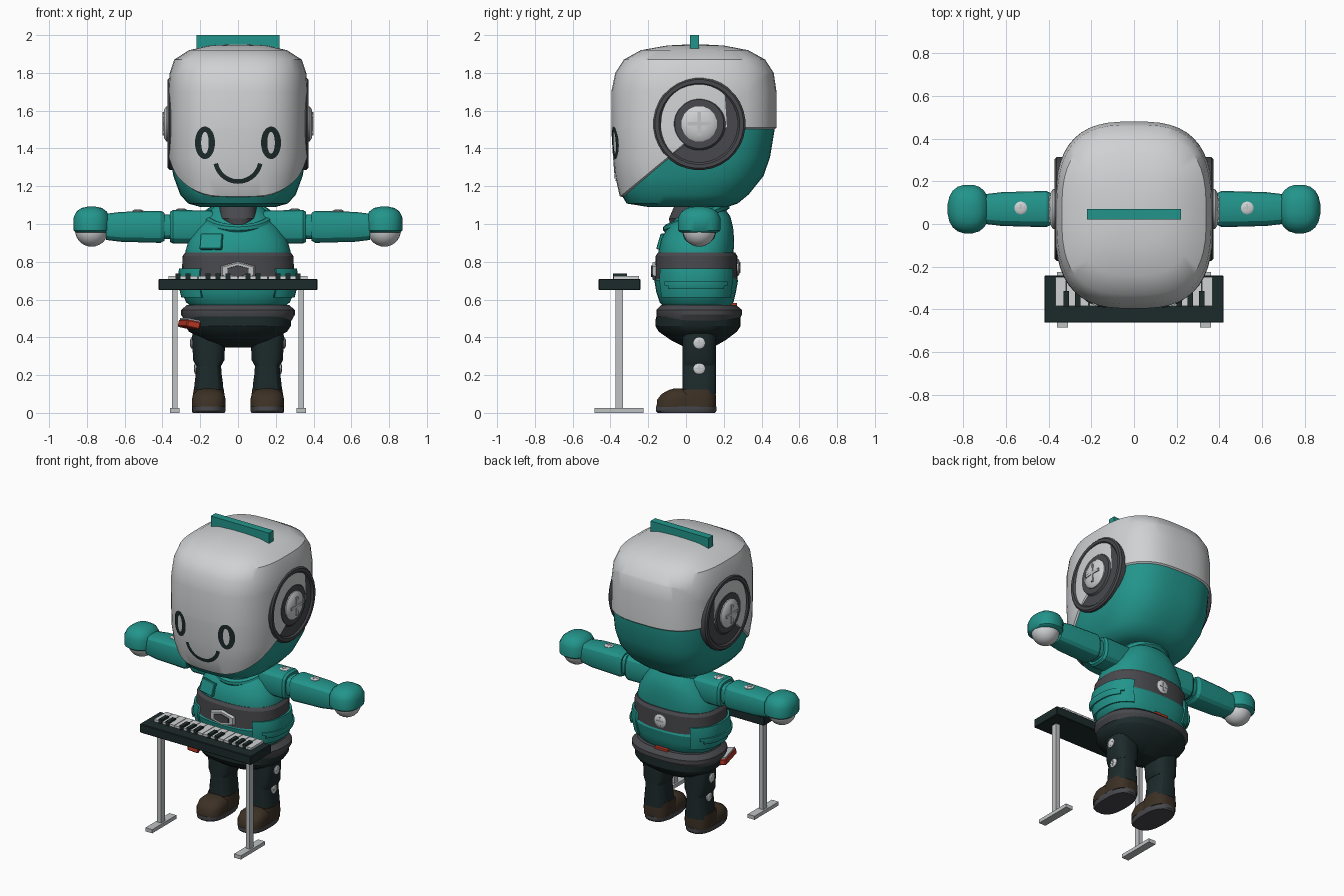
import bpy, bmesh
from math import cos, sin, pi
from mathutils import Matrix, Vector, Euler
from mathutils.bvhtree import BVHTree

cube = bpy.data.objects.get("Cube")
if cube:
    bpy.data.objects.remove(cube)


def material(name, r, g, b):
    m = bpy.data.materials.new(name)
    m.use_nodes = True
    m.diffuse_color = (r, g, b, 1)
    m.node_tree.nodes["Principled BSDF"].inputs["Base Color"].default_value = (r, g, b, 1)
    return m


WHITE = material("shell_white", .63, .64, .65)
TEAL = material("teal", .016, .3, .26)
GRAY = material("dark_gray", .065, .066, .074)
BLACK = material("blackish_green", .012, .023, .024)
BROWN = material("boot_brown", .045, .03, .018)
RED = material("red", .5, .04, .02)
METAL = material("light_metal", .52, .54, .55)


def finish(name, bm, mats, matrix=None, angle=.6):
    # Bake the placement, then smooth everything except sharp edges
    if matrix:
        bm.transform(matrix)
    bmesh.ops.recalc_face_normals(bm, faces=bm.faces[:])
    for f in bm.faces:
        f.smooth = True
    for e in bm.edges:
        e.smooth = e.calc_face_angle(pi) < angle
    me = bpy.data.meshes.new(name)
    bm.to_mesh(me)
    bm.free()
    for m in mats:
        me.materials.append(m)
    ob = bpy.data.objects.new(name, me)
    bpy.context.collection.objects.link(ob)
    return ob


def loft(rings, n=32, p=2.5, bm=None):
    # Rings are (height, half width, front, back) superellipses
    bm = bm or bmesh.new()
    loops = []
    for z, rx, yf, yb in rings:
        loop = []
        for i in range(n):
            a = 2 * pi * (i + .5) / n
            c, s = cos(a), sin(a)
            x = rx * abs(c) ** (2 / p) * (1 if c > 0 else -1)
            y = (yb - yf) / 2 * abs(s) ** (2 / p) * (1 if s > 0 else -1)
            loop.append(bm.verts.new((x, (yf + yb) / 2 + y, z)))
        loops.append(loop)
    for a, b in zip(loops, loops[1:]):
        for i in range(n):
            j = (i + 1) % n
            bm.faces.new((a[i], a[j], b[j], b[i]))
    bm.faces.new(loops[0][::-1])
    bm.faces.new(loops[-1])
    return bm


def lathe(profile, n=24):
    return loft([(z, r, -r, r) for r, z in profile], n, 2)


def box(name, loc, size, mat, rot=(0, 0, 0), bevel=0):
    bm = bmesh.new()
    bmesh.ops.create_cube(bm, size=1, matrix=Matrix.Diagonal((*size, 1)))
    if bevel:
        bmesh.ops.bevel(bm, geom=bm.edges[:], offset=bevel, segments=1, affect='EDGES')
    return finish(name, bm, [mat], Matrix.Translation(loc) @ Euler(rot).to_matrix().to_4x4(), .3)


def aimed(loc, axis):
    return Matrix.Translation(loc) @ Vector(axis).to_track_quat('Z', 'Y').to_matrix().to_4x4()


def screw(name, loc, axis, r):
    # Domed head with a raised cross
    bm = lathe([(r, -.01), (r, r * .12), (r * .8, r * .25), (r * .35, r * .3)], 16)
    count = len(bm.faces)
    for sx, sy in ((1.3, .2), (.2, 1.3)):
        bmesh.ops.create_cube(bm, size=1, matrix=Matrix.Translation((0, 0, r * .26))
                              @ Matrix.Diagonal((r * sx, r * sy, r * .16, 1)))
    for i, f in enumerate(bm.faces):
        f.material_index = int(i >= count)
    finish(name, bm, [WHITE, METAL], aimed(loc, axis))


# Head: white shell over a slightly sunken teal lower back and jaw
bm = loft([(1.08, .2, -.2, .22), (1.1, .27, -.32, .28), (1.15, .315, -.352, .34),
           (1.25, .352, -.375, .42), (1.35, .37, -.387, .455), (1.5, .372, -.396, .48),
           (1.7, .37, -.396, .48), (1.8, .362, -.375, .465), (1.87, .338, -.33, .42),
           (1.92, .26, -.24, .33), (1.945, .15, -.1, .2), (1.95, .05, 0, .1)], 48, 2.9)
for co, no in (((0, 0, 1.51), (0, 0, 1)), ((0, -.33, 1.16), (0, -.83, 1))):
    bmesh.ops.bisect_plane(bm, geom=bm.verts[:] + bm.edges[:] + bm.faces[:], plane_co=co, plane_no=no)
teal_faces = []
for f in bm.faces:
    c = f.calc_center_median()
    if c.z < min(1.51, 1.16 + .83 * (c.y + .33)):
        f.material_index = 1
        teal_faces.append(f)
rim = bmesh.ops.inset_region(bm, faces=teal_faces, thickness=.008, depth=-.01)
for f in rim["faces"]:
    f.material_index = 0
tree = BVHTree.FromBMesh(bm)
finish("head", bm, [WHITE, TEAL])
box("head_crest", (0, .045, 1.94), (.44, .05, .12), TEAL)


def decal(name, outer, inner):
    # Thin strip laid on the front of the head
    bm = bmesh.new()
    rows = []
    for line in (outer, inner):
        row = []
        for x, z in line:
            hit = tree.ray_cast(Vector((x, -2, z)), Vector((0, 1, 0)))[0]
            row.append(bm.verts.new(hit + Vector((0, -.005, 0))))
        rows.append(row)
    a, b = rows
    for i in range(len(a) - 1):
        bm.faces.new((a[i], a[i + 1], b[i + 1], b[i]))
    finish(name, bm, [BLACK])


def ellipse(x, z, rx, rz):
    return [(x + rx * cos(i * pi / 16), z + rz * sin(i * pi / 16)) for i in range(33)]


def smile(r, z):
    return [(r * sin(i * pi / 30), z - r * cos(i * pi / 30)) for i in range(-13, 14)]


decal("smile", smile(.132, 1.345), smile(.108, 1.345))

for s, side in ((1, "left_"), (-1, "right_")):
    decal(side + "eye", ellipse(s * .175, 1.43, .053, .086), ellipse(s * .175, 1.43, .02, .058))

    # Ear disc with stepped rim
    ear = lathe([(.245, 0), (.245, .05), (.235, .06), (.215, .06), (.205, .05),
                 (.14, .05), (.13, .06), (.1, .06)], 32)
    finish(side + "ear_disc", ear, [GRAY], aimed((s * .312, .07, 1.53), (s, 0, 0)), .4)
    screw(side + "ear_screw", (s * .368, .07, 1.53), (s, 0, 0), .095)

    # Arm segments run outward along x
    out = Matrix.Translation((0, .07, .985)) @ Matrix.Rotation(s * pi / 2, 4, 'Y')
    for part, sections in (("upper_arm", [(.1, .08), (.16, .088), (.345, .09), (.36, .08)]),
                           ("elbow", [(.34, .066), (.42, .066)]),
                           ("forearm", [(.39, .075), (.41, .086), (.62, .08), (.7, .07)])):
        finish(side + part, loft([(t, r, -r, r) for t, r in sections], 16, 3.2), [TEAL], out, .4)
    for part, x, z in (("upper", .3, 1.072), ("fore", .53, 1.066)):
        screw(side + part + "arm_screw", (s * x, .075, z), (0, 0, 1), .03)

    # Hand ball under a domed cuff
    bm = bmesh.new()
    bmesh.ops.create_uvsphere(bm, u_segments=24, v_segments=14, radius=.088)
    finish(side + "hand", bm, [WHITE], Matrix.Translation((s * .775, .07, .968)))
    cuff = loft([(z, r, -r * 1.17, r * 1.17) for z, r in
                 ((.955, .085), (.965, .096), (1.03, .098), (1.065, .082), (1.085, .055), (1.092, .02))], 20, 2.4)
    finish(side + "hand_cuff", cuff, [TEAL], Matrix.Translation((s * .775, .07, 0)), .8)

    # Leg and boot
    at = Matrix.Translation((s * .155, .07, 0))
    for part, sections in (("thigh", [(.25, .068), (.28, .084), (.4, .089), (.46, .085)]),
                           ("shin", [(.1, .08), (.15, .077), (.2, .07), (.3, .062)])):
        finish(side + part, loft([(z, r, -.09, .09) for z, r in sections], 16, 3), [BLACK], at, .5)
    for z, x in ((.37, .243), (.235, .223)):
        screw(side + "leg_screw", (s * x, .07, z), (s, 0, 0), .03)
    at = Matrix.Translation((s * .155, 0, 0))
    finish(side + "sole", loft([(0, .085, -.15, .155), (.01, .09, -.16, .162), (.035, .09, -.16, .162)], 24, 2.6),
           [GRAY], at)
    finish(side + "boot_heel", loft([(.03, .086, -.05, .158), (.08, .086, -.05, .16),
                                     (.125, .08, -.03, .155)], 24, 3), [BROWN], at)
    finish(side + "boot_toe", loft([(.03, .089, -.157, .06), (.07, .09, -.153, .06), (.1, .083, -.13, .05),
                                    (.122, .06, -.09, .03), (.13, .025, -.06, .0)], 24, 2.5), [BROWN], at, .8)

    # Keyboard stand
    box(side + "stand_post", (s * .335, -.353, .33), (.03, .04, .65), METAL)
    box(side + "stand_foot", (s * .335, -.355, .0125), (.052, .26, .025), METAL)

# Torso stacked from shells
for name, mat, rings in (
        ("chest", TEAL, [(.8, .28, -.145, .25), (.86, .278, -.145, .253), (.92, .26, -.132, .255),
                         (.98, .222, -.1, .25), (1.04, .175, -.05, .235), (1.09, .13, -.01, .2)]),
        ("neck", GRAY, [(.98, .06, -.085, .1), (1.03, .1, -.09, .15), (1.1, .1, -.06, .15)]),
        ("belt", GRAY, [(.68, .29, -.15, .26), (.7, .3, -.165, .272), (.83, .294, -.162, .272),
                        (.85, .28, -.148, .26)]),
        ("waist", TEAL, [(.565, .25, -.12, .235), (.585, .275, -.14, .252), (.64, .3, -.158, .265),
                         (.7, .312, -.168, .276), (.715, .305, -.16, .27)]),
        ("hip_ring", GRAY, [(.49, .285, -.145, .28), (.52, .302, -.158, .297), (.545, .302, -.158, .297),
                            (.572, .27, -.13, .265)]),
        ("hips", BLACK, [(.345, .09, 0, .14), (.385, .18, -.08, .21), (.43, .26, -.145, .27),
                         (.46, .28, -.163, .29), (.51, .285, -.16, .29)])):
    finish(name, loft(rings, 40), [mat], None, .5)


def side_panels(name, rings, min_x):
    # Raised wraparound plates on both flanks
    bm = loft(rings, 56)
    gone = [f for f in bm.faces if abs(f.calc_center_median().x) < min_x]
    bmesh.ops.delete(bm, geom=gone, context='FACES')
    ob = finish(name, bm, [TEAL])
    mod = ob.modifiers.new("thickness", 'SOLIDIFY')
    mod.thickness, mod.offset = .03, -1


side_panels("waist_panels", [(.61, .3, -.163, .27), (.7, .323, -.175, .282), (.765, .312, -.172, .282)], .2)
side_panels("waist_ridges", [(.655, .325, -.175, .282), (.675, .332, -.178, .285), (.695, .332, -.178, .285)], .27)

# Collar, pocket, buckle and back screw
bpy.ops.mesh.primitive_torus_add(major_segments=40, minor_segments=8, major_radius=.165, minor_radius=.024,
                                 location=(0, .055, 1.035), rotation=(.37, 0, 0))
collar = bpy.context.object
collar.name = "collar"
collar.data.materials.append(TEAL)
bpy.ops.object.shade_smooth_by_angle()
box("chest_pocket", (-.14, -.118, .905), (.12, .03, .085), TEAL, (-.3, 0, -.25), .004)
for name, mat, w, depth in (("buckle", METAL, .105, .018), ("buckle_inset", GRAY, .07, .024)):
    finish(name, loft([(0, w, -w * .5, w * .5), (depth, w * .9, -w * .42, w * .42)], 6, 2), [mat],
           Matrix.Translation((0, -.16, .75)) @ Matrix.Rotation(pi / 2, 4, 'X'), .3)
screw("back_screw", (0, .272, .77), (0, 1, 0), .045)

# Red tag on the right hip and small tab at the back
box("hip_tag", (-.258, -.06, .468), (.075, .19, .04), RED, (0, .2, .25), .006)
box("hip_tag_top", (-.253, -.06, .491), (.07, .17, .009), METAL, (0, .2, .25))
box("back_tab", (0, .255, .575), (.1, .03, .015), RED)

# Keyboard
box("keyboard_body", (0, -.352, .68), (.84, .22, .06), BLACK, bevel=.004)
pitch = .74 / 14
for i in range(14):
    x = -.37 + pitch * (i + .5)
    box("white_key", (x, -.316, .71), (pitch - .004, .134, .03), WHITE)
    if i % 7 not in (2, 6):
        box("black_key", (x + pitch / 2, -.35, .72), (.026, .075, .034), BLACK)
